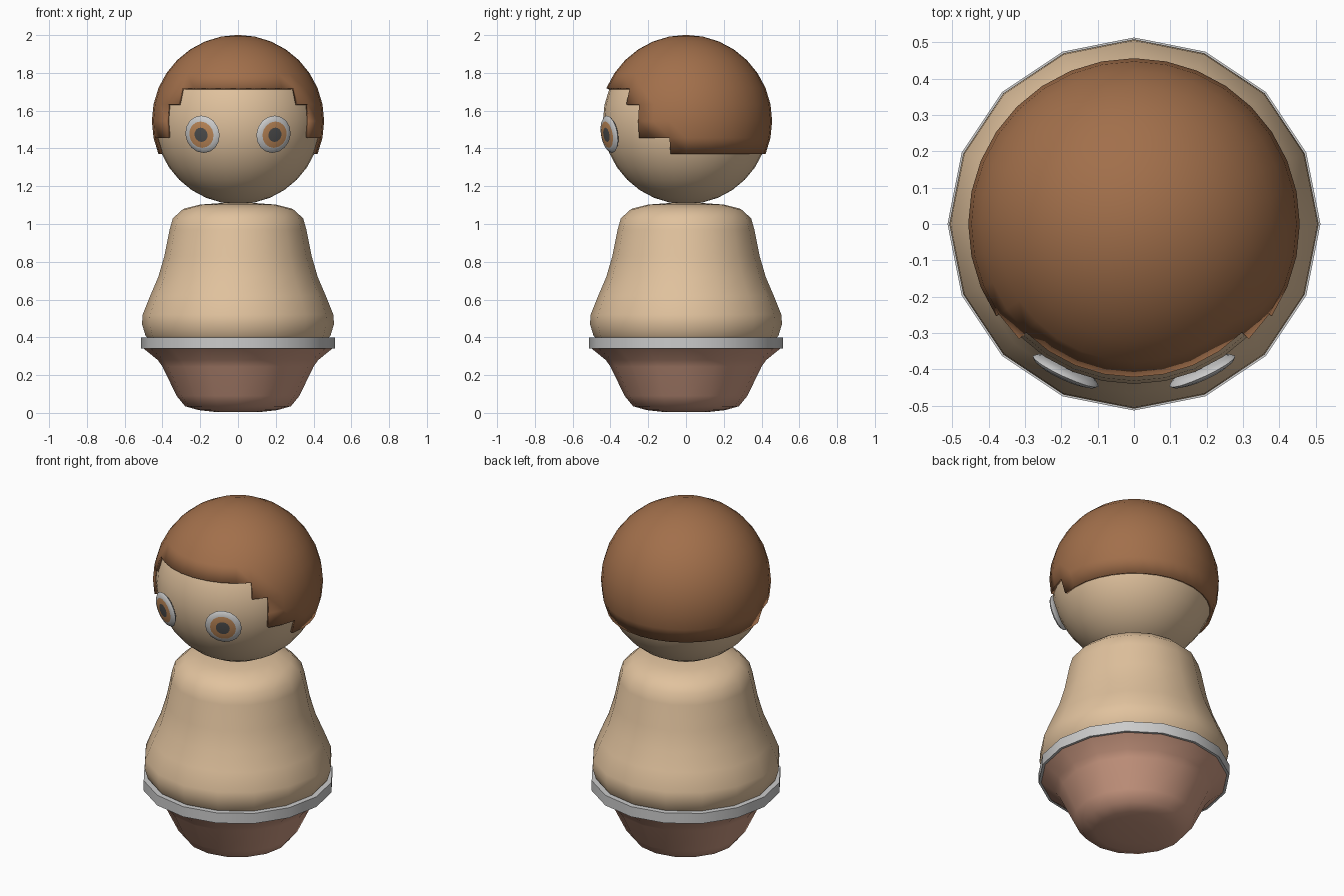
import bpy, bmesh
from math import radians, sin, cos, pi, atan2, degrees
from mathutils import Vector, Matrix

if "Cube" in bpy.data.objects:
    bpy.data.objects.remove(bpy.data.objects["Cube"])

HEAD = Vector((0, 0, 1.545))


def material(name, rgb):
    m = bpy.data.materials.new(name)
    m.diffuse_color = (*rgb, 1)
    m.use_nodes = True
    m.node_tree.nodes["Principled BSDF"].inputs["Base Color"].default_value = m.diffuse_color
    return m


skin = material("skin", (0.75, 0.54, 0.34))
brown = material("hair_brown", (0.36, 0.16, 0.07))
cloth = material("trousers_cloth", (0.62, 0.33, 0.23))
amber = material("iris_amber", (0.52, 0.25, 0.10))
dark = material("pupil_dark", (0.08, 0.08, 0.08))
grey = material("eye_grey", (0.6, 0.6, 0.6))


def finish(name, bm, mats=()):
    me = bpy.data.meshes.new(name)
    bm.to_mesh(me)
    bm.free()
    ob = bpy.data.objects.new(name, me)
    bpy.context.collection.objects.link(ob)
    for m in mats:
        me.materials.append(m)
    bpy.ops.object.select_all(action='DESELECT')
    ob.select_set(True)
    bpy.context.view_layer.objects.active = ob
    bpy.ops.object.shade_smooth_by_angle(angle=radians(60))
    return ob


def lathe(name, profile, mats=(), closed=False, sides=16):
    """Revolve (radius, z) points around the z axis."""
    bm = bmesh.new()
    rings = [[bm.verts.new((r * cos(2 * pi * i / sides), r * sin(2 * pi * i / sides), z))
              for i in range(sides)] for r, z in profile]
    pairs = list(zip(rings, rings[1:]))
    if closed:
        pairs.append((rings[-1], rings[0]))
    for a, b in pairs:
        for i in range(sides):
            j = (i + 1) % sides
            bm.faces.new((a[i], a[j], b[j], b[i]))
    if not closed:
        bm.faces.new(rings[0][::-1])
        bm.faces.new(rings[-1])
    bmesh.ops.recalc_face_normals(bm, faces=bm.faces)
    return finish(name, bm, mats)


# Torso, trousers and belt
lathe("torso", [(0.46, 0.37), (0.49, 0.41), (0.508, 0.47), (0.505, 0.52), (0.465, 0.62),
                (0.422, 0.72), (0.39, 0.83), (0.362, 0.97), (0.345, 1.03), (0.29, 1.08),
                (0.2, 1.103), (0.1, 1.11)], [skin])
lathe("trousers", [(0.12, 0.005), (0.21, 0.015), (0.28, 0.035), (0.325, 0.09), (0.40, 0.245),
                   (0.425, 0.28), (0.505, 0.345)], [cloth])
lathe("belt", [(0.513, 0.34), (0.513, 0.40), (0.47, 0.40), (0.47, 0.34)], closed=True)

# Head
bm = bmesh.new()
bmesh.ops.create_uvsphere(bm, u_segments=32, v_segments=16, radius=0.44,
                          matrix=Matrix.Translation(HEAD))
finish("head", bm, [skin])

# Hair: sphere cut along a stepped hairline, then thickened inwards
bm = bmesh.new()
bmesh.ops.create_uvsphere(bm, u_segments=32, v_segments=16, radius=0.456,
                          matrix=Matrix.Translation(HEAD))


def below_hairline(face):
    c = face.calc_center_median() - HEAD
    turn = abs(degrees(atan2(c.x, -c.y)))       # angle away from the front
    row = 2 if turn < 45 else 1 if turn < 56.25 else -1 if turn < 78.75 else -2
    return c.z < 0.456 * sin(radians(11.25 * row))


bmesh.ops.delete(bm, geom=[f for f in bm.faces if below_hairline(f)], context='FACES')
hair = finish("hair", bm, [brown])
mod = hair.modifiers.new("thickness", 'SOLIDIFY')
mod.thickness = 0.015
mod.offset = -1

# Eyes: flattened spheres facing outwards, with iris and pupil as inner rings
for side, name in ((-1, "eye_right"), (1, "eye_left")):
    bm = bmesh.new()
    bmesh.ops.create_uvsphere(bm, u_segments=16, v_segments=8, radius=0.1)
    for f in bm.faces:
        c = f.calc_center_median()
        r = c.xy.length
        if c.z > 0:
            f.material_index = 2 if r < 0.035 else 1 if r < 0.06 else 0
    centre = Vector((side * 0.188, -0.405, 1.475))
    turn = (centre - HEAD).to_track_quat('Z', 'Y').to_matrix().to_4x4()
    bm.transform(Matrix.Translation(centre) @ turn @ Matrix.Diagonal((1, 1, 0.2, 1)))
    finish(name, bm, [grey, amber, dark])
